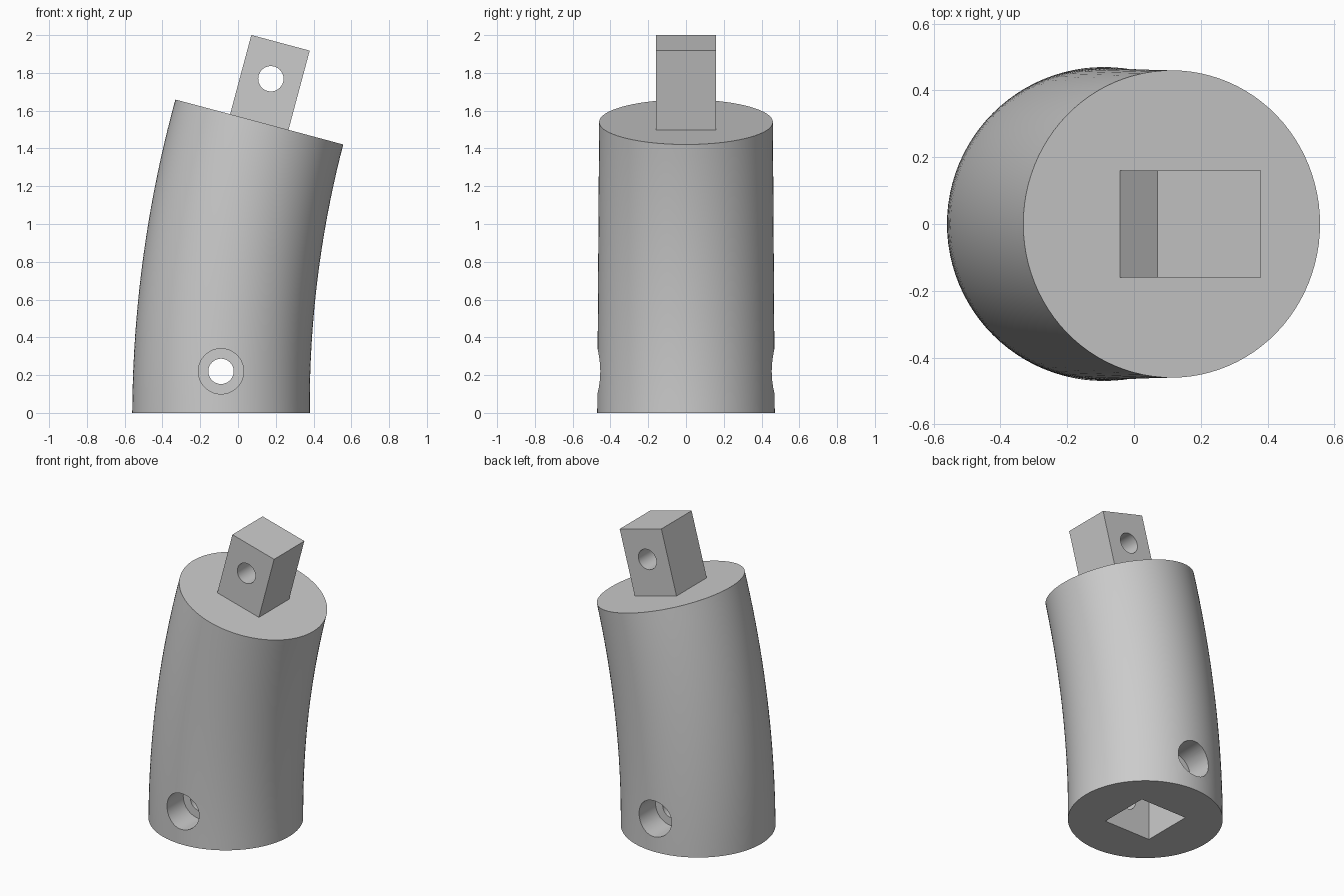
import bpy
import bmesh
from math import sin, cos, pi, radians
from mathutils import Vector, Matrix

cube = bpy.data.objects.get("Cube")
if cube:
    bpy.data.objects.remove(cube, do_unlink=True)

BASE_X = -0.09          # centre of the foot
BEND = radians(15)      # total lean towards +x
BEND_R = 5.95           # radius of the bent axis
HOLE_Z = 0.22
SIDES, RINGS = 96, 20

grey = bpy.data.materials.new("plain grey")
grey.use_nodes = True
grey.diffuse_color = (0.6, 0.6, 0.6, 1)
grey.node_tree.nodes["Principled BSDF"].inputs["Base Color"].default_value = grey.diffuse_color


def finish(name, bm):
    bmesh.ops.recalc_face_normals(bm, faces=bm.faces)
    mesh = bpy.data.meshes.new(name)
    bm.to_mesh(mesh)
    bm.free()
    mesh.materials.append(grey)
    obj = bpy.data.objects.new(name, mesh)
    bpy.context.collection.objects.link(obj)
    return obj


def box(name, size, matrix):
    bm = bmesh.new()
    bmesh.ops.create_cube(bm, size=1, matrix=matrix @ Matrix.Diagonal((*size, 1)))
    return finish(name, bm)


def pin(name, radius, x, z, y0, y1):
    """Round cutter along y."""
    bm = bmesh.new()
    place = Matrix.Translation((x, (y0 + y1) / 2, z)) @ Matrix.Rotation(pi / 2, 4, 'X')
    bmesh.ops.create_cone(bm, cap_ends=True, segments=48, radius1=radius,
                          radius2=radius, depth=y1 - y0, matrix=place)
    return finish(name, bm)


def cut(obj, cutters):
    bpy.context.view_layer.objects.active = obj
    for cutter in cutters:
        mod = obj.modifiers.new("cut", 'BOOLEAN')
        mod.operation = 'DIFFERENCE'
        mod.solver = 'EXACT'
        mod.object = cutter
        bpy.ops.object.modifier_apply(modifier=mod.name)
        bpy.data.objects.remove(cutter, do_unlink=True)


def smooth(obj):
    bpy.ops.object.select_all(action='DESELECT')
    obj.select_set(True)
    bpy.context.view_layer.objects.active = obj
    bpy.ops.object.shade_smooth_by_angle(angle=radians(30))


def axis_point(angle):
    return Vector((BASE_X + BEND_R * (1 - cos(angle)), 0, BEND_R * sin(angle)))


# Bent round body, lofted along the arc
bm = bmesh.new()
rings = []
for i in range(RINGS + 1):
    t = i / RINGS
    a = BEND * t
    radius = 0.47 - 0.01 * t
    across = Vector((cos(a), 0, -sin(a)))
    ring = []
    for k in range(SIDES):
        u = 2 * pi * k / SIDES
        ring.append(bm.verts.new(axis_point(a) + radius * (across * cos(u) + Vector((0, sin(u), 0)))))
    rings.append(ring)
for low, high in zip(rings, rings[1:]):
    for k in range(SIDES):
        n = (k + 1) % SIDES
        bm.faces.new((low[k], low[n], high[n], high[k]))
bm.faces.new(rings[0])
bm.faces.new(rings[-1])
body = finish("bent_body", bm)

# Square socket in the foot, cross hole and a counterbore on each side
cut(body, [
    box("socket_cutter", (0.345, 0.345, 0.9), Matrix.Translation((BASE_X, 0, 0))),
    pin("cross_hole_cutter", 0.067, BASE_X, HOLE_Z, -0.6, 0.6),
    pin("front_counterbore_cutter", 0.12, BASE_X, HOLE_Z, -0.6, -0.28),
    pin("back_counterbore_cutter", 0.12, BASE_X, HOLE_Z, 0.28, 0.6),
])
smooth(body)

# Square peg on the tilted top, with its own cross hole
top = axis_point(BEND)
tilt = Matrix.Translation(top) @ Matrix.Rotation(BEND, 4, 'Y')
peg = box("square_peg", (0.32, 0.32, 0.464), tilt @ Matrix.Translation((0, 0, 0.202)))
hole = tilt @ Vector((0, 0, 0.237))
cut(peg, [pin("peg_hole_cutter", 0.067, hole.x, hole.z, -0.4, 0.4)])
smooth(peg)
